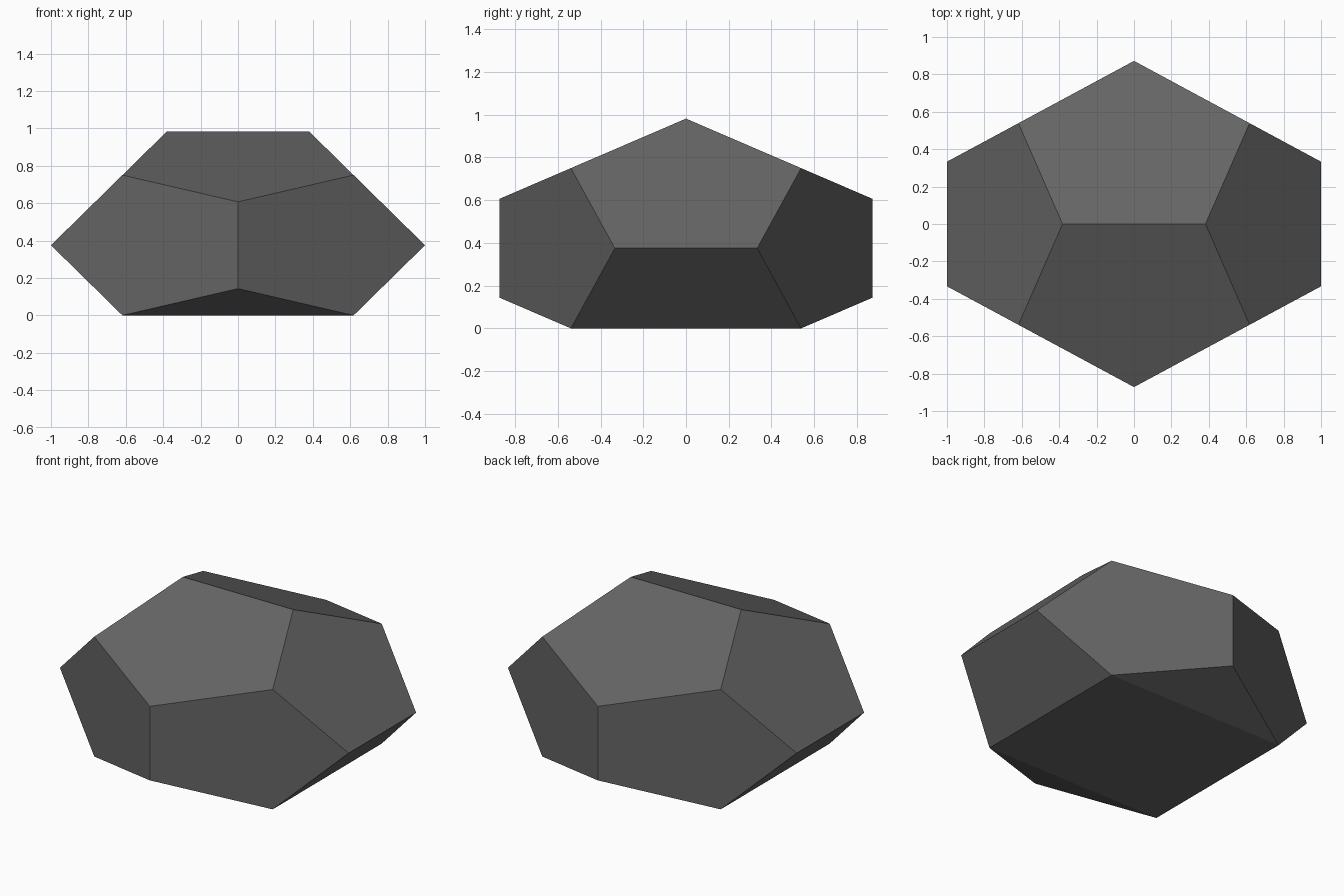
import bpy, bmesh, math
from mathutils import Vector

if "Cube" in bpy.data.objects:
    bpy.data.objects.remove(bpy.data.objects["Cube"])

PHI = (1 + math.sqrt(5)) / 2
SCALE = Vector((1 / PHI, 0.872 / PHI, 0.375))   # squash of a regular dodecahedron

# Dodecahedron corners: a cube plus three golden rectangles
signs = (-1, 1)
corners = [(a, b, c) for a in signs for b in signs for c in signs]
for a in signs:
    for b in signs:
        corners += [(0, a * PHI, b / PHI), (a / PHI, 0, b * PHI), (a * PHI, b / PHI, 0)]

# Hull of the squashed corners, raised so the lower cube corners sit on z = 0
bm = bmesh.new()
for c in corners:
    bm.verts.new((c[0] * SCALE.x, c[1] * SCALE.y, (c[2] + 1) * SCALE.z))
hull = bmesh.ops.convex_hull(bm, input=bm.verts[:])
bmesh.ops.dissolve_limit(bm, angle_limit=math.radians(1), verts=bm.verts[:], edges=bm.edges[:])

# Slice off the bottom ridge and cap it so the stone stands flat
bmesh.ops.bisect_plane(bm, geom=bm.verts[:] + bm.edges[:] + bm.faces[:], dist=1e-4,
                       plane_co=(0, 0, 0), plane_no=(0, 0, -1), clear_outer=True)
bmesh.ops.holes_fill(bm, edges=[e for e in bm.edges if e.is_boundary], sides=0)
bmesh.ops.recalc_face_normals(bm, faces=bm.faces[:])

mesh = bpy.data.meshes.new("stone")
bm.to_mesh(mesh)
bm.free()

# Single dark grey colour
grey = bpy.data.materials.new("dark grey stone")
grey.diffuse_color = (0.13, 0.13, 0.13, 1)
grey.use_nodes = True
grey.node_tree.nodes["Principled BSDF"].inputs["Base Color"].default_value = grey.diffuse_color
mesh.materials.append(grey)

stone = bpy.data.objects.new("stone", mesh)
bpy.context.collection.objects.link(stone)
